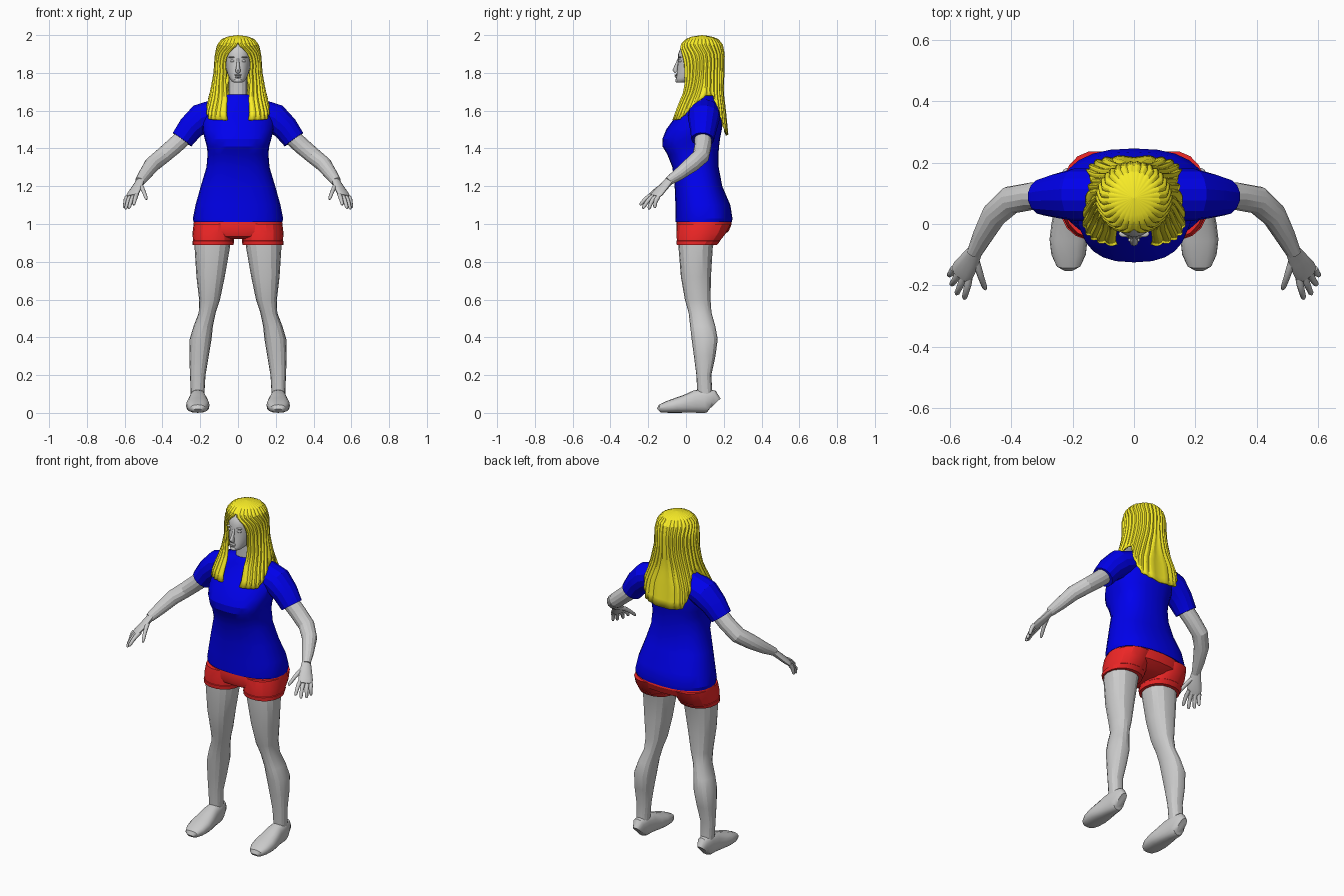
import bpy
from math import sin, cos, pi, radians
from mathutils import Vector


def material(name, rgb):
    m = bpy.data.materials.new(name)
    m.diffuse_color = (*rgb, 1)
    return m


BLUE = material("blue_cloth", (0, 0, 0.85))
RED = material("red_cloth", (0.9, 0.02, 0.02))
YELLOW = material("yellow_hair", (0.95, 0.85, 0.02))


def make(name, verts, faces, mat=None, mirror=False, angle=22):
    me = bpy.data.meshes.new(name)
    me.from_pydata(verts, [], faces)
    me.validate()
    ob = bpy.data.objects.new(name, me)
    bpy.context.collection.objects.link(ob)
    if mat:
        me.materials.append(mat)
    bpy.ops.object.select_all(action='DESELECT')
    ob.select_set(True)
    bpy.context.view_layer.objects.active = ob
    bpy.ops.object.mode_set(mode='EDIT')
    bpy.ops.mesh.select_all(action='SELECT')
    bpy.ops.mesh.normals_make_consistent(inside=False)
    bpy.ops.object.mode_set(mode='OBJECT')
    bpy.ops.object.shade_smooth_by_angle(angle=radians(angle))
    if mirror:
        ob.modifiers.new("Mirror", 'MIRROR').merge_threshold = 0.0005
    return ob


def power(v, p):
    return (1 if v >= 0 else -1) * abs(v) ** p


def loft(name, rings, sides, **kw):
    """rings: (centre, u axis, v axis, ru, rv, exponent)"""
    verts, faces = [], []
    for c, u, v, ru, rv, e in rings:
        for k in range(sides):
            a = 2 * pi * k / sides
            verts.append(c + u * ru * power(cos(a), 2 / e) + v * rv * power(sin(a), 2 / e))
    n = len(rings)
    for i in range(n - 1):
        for k in range(sides):
            j = (k + 1) % sides
            faces.append((i * sides + k, i * sides + j, (i + 1) * sides + j, (i + 1) * sides + k))
    faces += [tuple(range(sides)), tuple(range((n - 1) * sides, n * sides))]
    return make(name, verts, faces, **kw)


def stack(name, rows, sides=20, **kw):
    """rows: (z, xmin, xmax, ymin, ymax[, exponent]), level rings"""
    rings = []
    for z, x0, x1, y0, y1, *e in rows:
        rings.append((Vector(((x0 + x1) / 2, (y0 + y1) / 2, z)), Vector((1, 0, 0)),
                      Vector((0, 1, 0)), (x1 - x0) / 2, (y1 - y0) / 2, e[0] if e else 2.2))
    return loft(name, rings, sides, **kw)


def limb(name, rows, sides=12, ref=(0, 1, 0), e=2, **kw):
    """rows: (x, y, z, radius along ref, radius across)"""
    pts = [Vector(r[:3]) for r in rows]
    rings = []
    for i, r in enumerate(rows):
        t = (pts[min(i + 1, len(pts) - 1)] - pts[max(i - 1, 0)]).normalized()
        u = Vector(ref)
        u = (u - t * u.dot(t)).normalized()
        rings.append((pts[i], u, t.cross(u), r[3], r[4], e))
    return loft(name, rings, sides, **kw)


def sym(rows):
    return [(z, -w, w, *rest) for z, w, *rest in rows]


def lerp(table, x):
    for (a, p), (b, q) in zip(table, table[1:]):
        if x <= b:
            return p + (q - p) * max(0, (x - a) / (b - a))
    return table[-1][1]


# shirt body and sleeves
stack("shirt", sym([
    (1.01, .235, -.055, .243, 2.4), (1.03, .239, -.056, .246, 2.4), (1.10, .225, -.056, .235, 2.4),
    (1.20, .197, -.060, .192, 2.4), (1.30, .167, -.072, .173, 2.4), (1.37, .161, -.100, .172, 2.5),
    (1.41, .165, -.124, .175, 2.5), (1.45, .176, -.125, .18, 2.5), (1.50, .188, -.105, .19, 2.3),
    (1.56, .190, -.062, .195, 2), (1.61, .185, -.025, .192, 2), (1.65, .15, .000, .175, 2),
    (1.675, .09, .012, .15, 2), (1.685, .06, .02, .13, 2)]), 24, mat=BLUE)
limb("sleeve", [(.11, .095, 1.595, .085, .07), (.195, .095, 1.56, .085, .08),
                (.25, .092, 1.51, .073, .07), (.296, .088, 1.447, .06, .062)],
     14, mat=BLUE, mirror=True)

# shorts
stack("shorts_hips", sym([
    (1.05, .225, -.045, .232), (1.0, .236, -.05, .242), (.96, .236, -.05, .225),
    (.935, .20, -.04, .18), (.92, .10, 0, .13)]), 24, mat=RED)
stack("shorts_leg", [
    (1.0, .015, .235, -.047, .238), (.95, .017, .241, -.052, .213), (.912, .022, .238, -.05, .182),
    (.91, .02, .242, -.053, .183), (.888, .024, .24, -.05, .165)], 18, mat=RED, mirror=True)

# legs
stack("leg", [
    (.97, .035, .225, -.04, .17), (.88, .042, .23, -.04, .142), (.72, .07, .22, -.027, .132),
    (.60, .095, .206, -.006, .13), (.53, .118, .208, .014, .135), (.46, .133, .235, .022, .155),
    (.39, .14, .256, .03, .168), (.30, .155, .258, .042, .156), (.20, .172, .254, .055, .134),
    (.10, .178, .25, .06, .14)], 16, mirror=True)

# shoes: (y, x, height, half width)
shoe = [(-.145, .213, .025, .02), (-.135, .213, .045, .04), (-.10, .213, .062, .056),
        (-.05, .213, .08, .062), (0, .213, .097, .056), (.05, .213, .12, .046),
        (.10, .214, .128, .042), (.135, .214, .122, .036), (.15, .214, .09, .022)]
limb("shoe", [(x, y, h / 2, h / 2, w) for y, x, h, w in shoe], 16, ref=(0, 0, 1), e=2.5, mirror=True, angle=35)

# arms and hands
limb("arm", [(.265, .09, 1.48, .045, .047), (.335, .09, 1.415, .045, .046),
             (.402, .078, 1.358, .046, .044), (.455, .03, 1.315, .042, .042),
             (.493, -.04, 1.262, .032, .034), (.52, -.095, 1.225, .022, .026)], 14, mirror=True)
ACROSS = (.85, .45, -.3)
limb("palm", [(.515, -.085, 1.232, .024, .02), (.535, -.12, 1.195, .034, .017),
              (.555, -.15, 1.163, .040, .016), (.566, -.168, 1.145, .038, .012)],
     12, ref=ACROSS, mirror=True, angle=40)
fingers = {"index": ((.537, -.178, 1.155), (.553, -.243, 1.10)),
           "middle": ((.555, -.172, 1.149), (.578, -.228, 1.082)),
           "ring": ((.573, -.162, 1.143), (.595, -.197, 1.078)),
           "little": ((.59, -.15, 1.14), (.602, -.165, 1.085)),
           "thumb": ((.515, -.118, 1.205), (.484, -.212, 1.13))}
for fname, (a, b) in fingers.items():
    a, b = Vector(a), Vector(b)
    rows = []
    for t, r in ((-.15, .011), (.25, .012), (.55, .0105), (.9, .009), (1, .005)):
        p = a.lerp(b, t) + Vector((0, -.3, .4)) * .05 * t * (1 - t)
        rows.append((*p, r, r))
    limb(fname + "_finger", rows, 8, ref=(1, 0, 0), mirror=True, angle=50)

# neck and head
stack("neck", sym([(1.62, .06, .02, .13), (1.68, .05, .02, .12), (1.80, .05, .015, .12)]), 16)
stack("head", sym([
    (1.748, .018, -.045, -.01), (1.754, .032, -.053, .03), (1.772, .046, -.052, .08),
    (1.80, .057, -.049, .13), (1.83, .065, -.046, .165), (1.87, .071, -.042, .178),
    (1.90, .073, -.042, .18), (1.93, .07, -.03, .178), (1.96, .058, -.005, .16),
    (1.982, .03, .04, .12)]), 24, angle=50)


# facial features
def blob(name, loc, size, mirror=False):
    rows = []
    for i in range(7):
        a = pi * (i + .3) / 6.6
        r = sin(a)
        z = loc[2] - size[2] * cos(a)
        rows.append((z, loc[0] - size[0] * r, loc[0] + size[0] * r,
                     loc[1] - size[1] * r, loc[1] + size[1] * r, 2))
    stack(name, rows, 12, mirror=mirror, angle=60)


limb("nose", [(0, -.038, 1.875, .006, .006), (0, -.05, 1.84, .009, .008), (0, -.058, 1.815, .014, .014),
              (0, -.05, 1.803, .01, .012)], 10, angle=60)
blob("upper_lip", (0, -.052, 1.788), (.02, .009, .005))
blob("lower_lip", (0, -.051, 1.779), (.017, .009, .005))
blob("chin", (0, -.045, 1.76), (.02, .012, .012))
blob("eye", (.03, -.03, 1.863), (.013, .012, .007), True)
blob("brow", (.031, -.032, 1.883), (.019, .011, .004), True)

# hair: one half swept from the parting round to the back, then mirrored
WIDTH = [(1.47, .18), (1.55, .176), (1.6, .17), (1.7, .142), (1.8, .123), (1.9, .116),
         (1.95, .104), (1.98, .08), (1.993, .05), (2.0, 0)]
FRONT = [(1.5, .158), (1.55, .153), (1.6, .136), (1.65, .117), (1.7, .1), (1.75, .098), (1.85, .112),
         (1.9, .117), (1.95, .108), (1.98, .082), (1.993, .05), (2.0, 0)]
BACK = [(1.47, .133), (1.6, .12), (1.7, .108), (1.8, .112), (1.9, .114), (1.95, .104),
        (1.98, .082), (1.993, .05), (2.0, 0)]
EDGE = [(1.55, 8), (1.65, 13), (1.75, 26), (1.85, 33), (1.9, 27), (1.95, 0), (2.0, 0)]
LENGTH = [(0, 1.55), (50, 1.555), (70, 1.60), (90, 1.68), (112, 1.68), (128, 1.58), (150, 1.49), (180, 1.47)]
COLS, ROWS = 56, 20
verts, faces = [], []
for i in range(ROWS + 1):
    for j in range(COLS + 1):
        s = j / COLS
        tip = lerp(LENGTH, 8 + 172 * s)
        z = 2.0 - (2.0 - tip) * (i / ROWS) ** 1.7
        edge = lerp(EDGE, z)
        th = radians(edge + (180 - edge) * s)
        p = lerp([(1.6, .6), (1.8, 1)], z)
        ridge = (0, .005, .007, .005)[j % 4] * min(1, i / 5) if 0 < j < COLS else 0
        c = power(cos(th), p)
        ry = lerp(FRONT if c > 0 else BACK, z)
        x = (lerp(WIDTH, z) + ridge) * power(max(0, sin(th)), p)
        if j == COLS:
            x = 0
        verts.append((x, .085 - (ry + ridge) * c, z))
for i in range(ROWS):
    for j in range(COLS):
        a = i * (COLS + 1) + j
        faces.append((a, a + 1, a + COLS + 2, a + COLS + 1))
hair = make("hair", verts, faces, mat=YELLOW, mirror=True, angle=20)
solid = hair.modifiers.new("Thickness", 'SOLIDIFY')
solid.thickness = 0.008
solid.offset = -1
